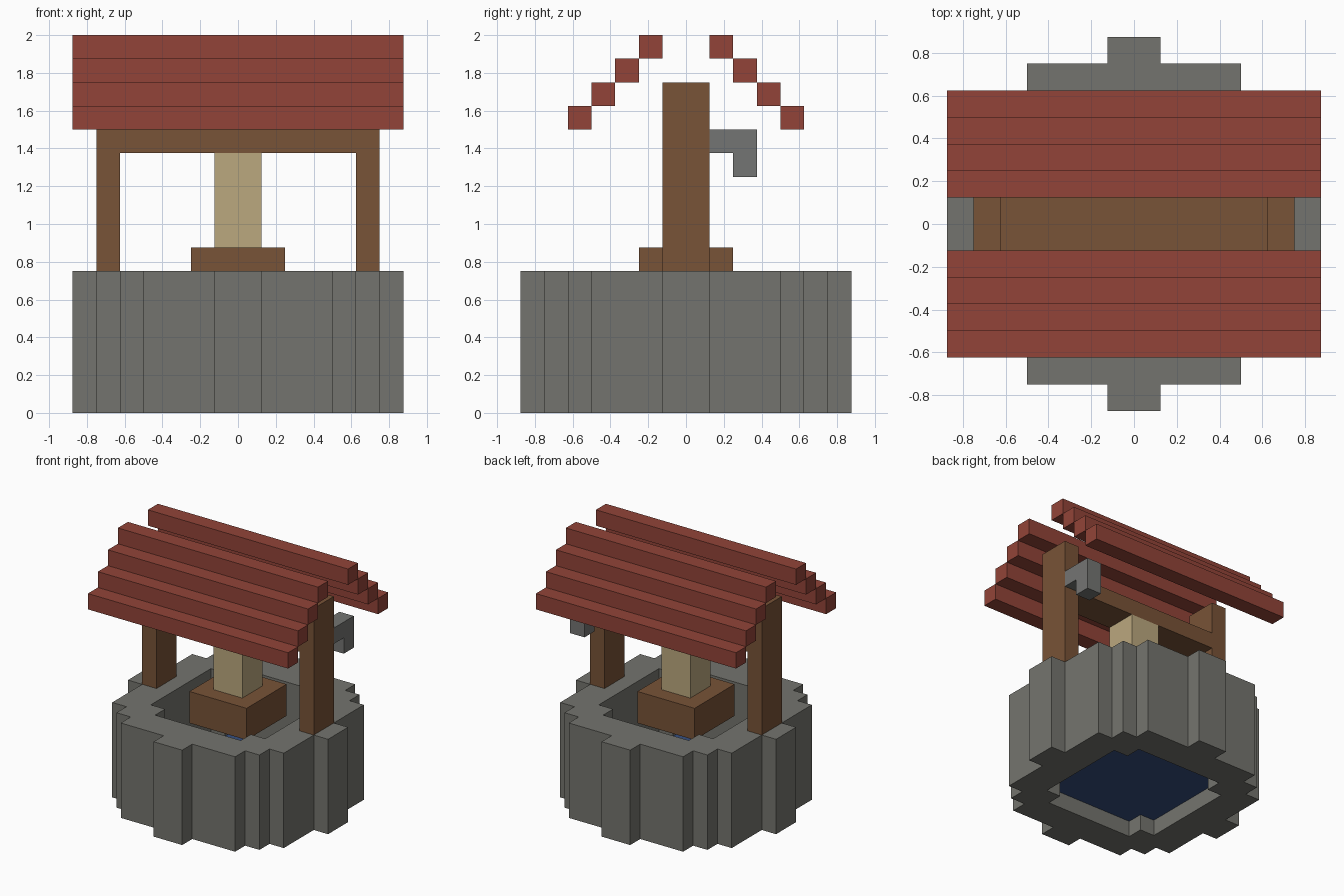
import bpy
import bmesh

cube = bpy.data.objects.get("Cube")
if cube:
    bpy.data.objects.remove(cube, do_unlink=True)

U = 0.125  # block size


def material(name, rgb):
    lin = [((c / 255 + 0.055) / 1.055) ** 2.4 for c in rgb] + [1.0]
    m = bpy.data.materials.new(name)
    m.use_nodes = True
    m.diffuse_color = lin
    bsdf = next(n for n in m.node_tree.nodes if n.type == 'BSDF_PRINCIPLED')
    bsdf.inputs["Base Color"].default_value = lin
    bsdf.inputs["Roughness"].default_value = 0.9
    return m


STONE = material("stone_grey", (116, 116, 110))
WOOD = material("brown_wood", (120, 83, 55))
TILE = material("red_roof", (146, 68, 56))
ROPE = material("tan_rope", (187, 168, 126))
WATER = material("blue_water", (54, 78, 126))
METAL = material("grey_metal", (116, 117, 115))


def finish(name, bm, mat):
    bmesh.ops.recalc_face_normals(bm, faces=bm.faces)
    mesh = bpy.data.meshes.new(name)
    bm.to_mesh(mesh)
    bm.free()
    mesh.materials.append(mat)
    obj = bpy.data.objects.new(name, mesh)
    bpy.context.collection.objects.link(obj)
    return obj


def prism(name, loops, axis, lo, hi, mat):
    """Fill outlines (later ones are holes) and extrude them along an axis."""
    bm = bmesh.new()

    def place(a, b):
        return (a, b, lo) if axis == 'z' else (lo, a, b)

    for loop in loops:
        vs = [bm.verts.new(place(a, b)) for a, b in loop]
        for i, v in enumerate(vs):
            bm.edges.new((v, vs[(i + 1) % len(vs)]))
    normal = (0, 0, 1) if axis == 'z' else (1, 0, 0)
    bmesh.ops.triangle_fill(bm, edges=bm.edges[:], use_beauty=True, normal=normal)
    top = bmesh.ops.extrude_face_region(bm, geom=bm.faces[:])["geom"]
    verts = [g for g in top if isinstance(g, bmesh.types.BMVert)]
    bmesh.ops.translate(bm, verts=verts, vec=[n * (hi - lo) for n in normal])
    return finish(name, bm, mat)


def box(name, x, y, z, mat):
    bm = bmesh.new()
    bmesh.ops.create_cube(bm, size=1)
    for v in bm.verts:
        v.co = [r[0] if c < 0 else r[1] for c, r in zip(v.co, (x, y, z))]
    return finish(name, bm, mat)


def four_fold(quarter):
    """Repeat a quarter outline around the centre."""
    pts, q = [], [(a * U, b * U) for a, b in quarter]
    for _ in range(4):
        pts += q
        q = [(-b, a) for a, b in q]
    return pts


# Stepped round stone wall with an open shaft, and the water inside
outer = four_fold([(7, 1), (6, 1), (6, 4), (5, 4), (5, 5), (4, 5), (4, 6), (1, 6), (1, 7)])
inner = four_fold([(4, 3), (3, 3), (3, 4)])
prism("well_wall", [outer, inner], 'z', 0, 6 * U, STONE)
prism("water", [inner], 'z', U, 2 * U, WATER)

# Wooden frame
for side, s in (("left", 1), ("right", -1)):
    box(side + "_post", sorted((s * 5 * U, s * 6 * U)), (-U, U), (6 * U, 14 * U), WOOD)
box("crossbeam", (-5 * U, 5 * U), (-U, U), (11 * U, 12 * U), WOOD)

# Rope and bucket
box("rope", (-U, U), (-U, U), (7 * U, 11 * U), ROPE)
box("bucket", (-2 * U, 2 * U), (-2 * U, 2 * U), (5 * U, 7 * U), WOOD)

# Bent crank handle behind the left post
crank = [(1, 11), (2, 11), (2, 10), (3, 10), (3, 12), (1, 12)]
prism("crank_handle", [[(a * U, b * U) for a, b in crank]], 'x', 5 * U, 6 * U, METAL)

# Roof slats stepping down on both sides
for side, s in (("front", -1), ("back", 1)):
    for i in range(4):
        y = sorted((s * (i + 1) * U, s * (i + 2) * U))
        box(f"{side}_roof_slat_{i + 1}", (-7 * U, 7 * U), y,
            ((15 - i) * U, (16 - i) * U), TILE)
